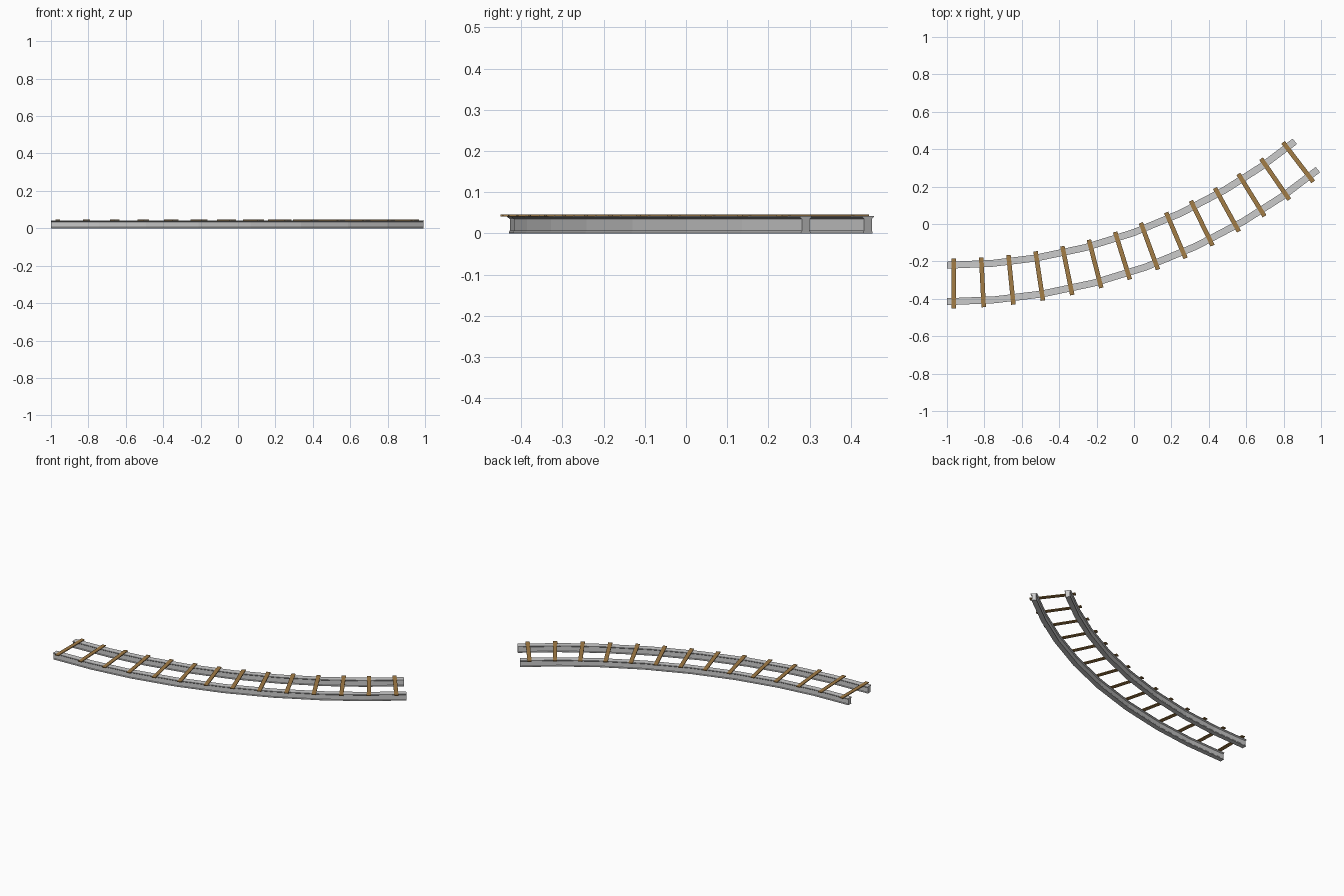
import bpy, bmesh
from math import sin, cos, radians
from mathutils import Matrix

if "Cube" in bpy.data.objects:
    bpy.data.objects.remove(bpy.data.objects["Cube"])

R, CX, CY = 3.04, -1.0, 2.722          # track centreline arc
KINKS = [0, 4.7, 9.3, 14.5, 19.8, 25.1, 30.3, 34.8, 39.2]  # rail bends, degrees

# half of the rail section: wide head, thick web, slim foot (half width, height)
HALF = [(0.0145, 0), (0.0145, 0.004), (0.012, 0.007),
        (0.012, 0.035), (0.0185, 0.040), (0.0185, 0.043)]
SECTION = HALF + [(-u, z) for u, z in reversed(HALF)]

wood = bpy.data.materials.new("wood")
wood.diffuse_color = (0.36, 0.20, 0.06, 1)
wood.use_nodes = True
wood.node_tree.nodes["Principled BSDF"].inputs["Base Color"].default_value = wood.diffuse_color


def arc(r, deg, z):
    a = radians(deg)
    return (CX + r * sin(a), CY - r * cos(a), z)


def finish(bm, name, mat=None):
    bmesh.ops.recalc_face_normals(bm, faces=bm.faces)
    me = bpy.data.meshes.new(name)
    bm.to_mesh(me)
    bm.free()
    if mat:
        me.materials.append(mat)
    ob = bpy.data.objects.new(name, me)
    bpy.context.collection.objects.link(ob)


def rail(name, r):
    bm = bmesh.new()
    rings = [[bm.verts.new(arc(r + u, d, z)) for u, z in SECTION] for d in KINKS]
    n = len(SECTION)
    for a, b in zip(rings, rings[1:]):
        for i in range(n):
            j = (i + 1) % n
            bm.faces.new((a[i], a[j], b[j], b[i]))
    bm.faces.new(rings[0])
    bm.faces.new(rings[-1])
    finish(bm, name)


# two curved rails
rail("inner_rail", R - 0.0975)
rail("outer_rail", R + 0.0975)

# thin wooden ties laid across the rails
for i in range(14):
    deg = 0.7 + 2.88 * i
    m = (Matrix.Translation(arc(R, deg, 0.044))
         @ Matrix.Rotation(radians(deg - 0.7), 4, 'Z')
         @ Matrix.Diagonal((0.024, 0.266, 0.005, 1)))
    bm = bmesh.new()
    bmesh.ops.create_cube(bm, size=1, matrix=m)
    finish(bm, f"tie_{i + 1}", wood)
